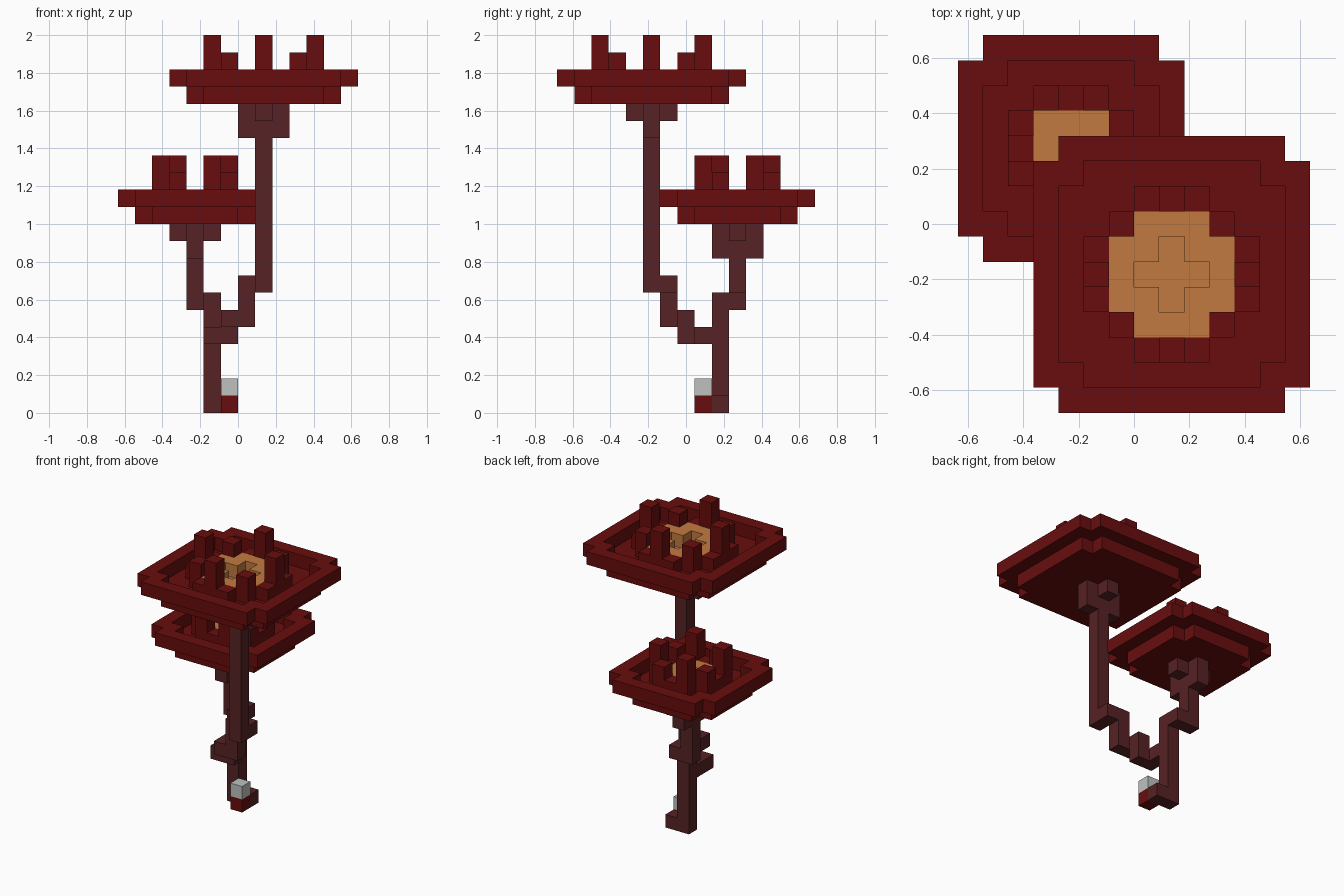
import bpy
import bmesh
from itertools import product

if "Cube" in bpy.data.objects:
    bpy.data.objects.remove(bpy.data.objects["Cube"])

U = 2 / 22                      # edge length of one block
ORIGIN = (-7 * U, -7.5 * U, 0)  # corner of block (0, 0, 0)


def material(name, rgb):
    mat = bpy.data.materials.new(name)
    mat.use_nodes = True
    mat.diffuse_color = (*rgb, 1)
    mat.node_tree.nodes["Principled BSDF"].inputs["Base Color"].default_value = (*rgb, 1)
    return mat


RED = material("dark red", (0.14, 0.004, 0.004))
BROWN = material("stem brown", (0.095, 0.016, 0.018))
ORANGE = material("pollen orange", (0.54, 0.195, 0.052))
GREY = material("pale grey", (0.52, 0.53, 0.53))


def box(x, y, z):
    """Blocks in inclusive index ranges."""
    return set(product(*(range(a, b + 1) for a, b in (x, y, z))))


def column(x, y, z0, z1):
    return box((x, x), (y, y), (z0, z1))


def rounded(cx, cy, r, z):
    """Square layer of blocks with its four corner blocks missing."""
    return {(x, y, z) for x, y, z in box((cx - r, cx + r), (cy - r, cy + r), (z, z))
            if abs(x - cx) + abs(y - cy) < 2 * r}


def turns(dx, dy):
    """The four quarter turns of an offset."""
    for _ in range(4):
        yield dx, dy
        dx, dy = -dy, dx


def build(name, cells, mat):
    """Outer skin of a set of blocks."""
    bm = bmesh.new()
    verts = {}

    def vert(p):
        if p not in verts:
            verts[p] = bm.verts.new([o + U * c for o, c in zip(ORIGIN, p)])
        return verts[p]

    for cell in sorted(cells):
        for axis, side in product(range(3), (0, 1)):
            near = list(cell)
            near[axis] += 2 * side - 1
            if tuple(near) in cells:
                continue
            ring = []
            for a, b in ((0, 0), (1, 0), (1, 1), (0, 1)):
                p = list(cell)
                p[axis] += side
                p[(axis + 1) % 3] += a
                p[(axis + 2) % 3] += b
                ring.append(vert(tuple(p)))
            bm.faces.new(ring if side else ring[::-1])
    mesh = bpy.data.meshes.new(name)
    bm.to_mesh(mesh)
    bm.free()
    mesh.materials.append(mat)
    bpy.context.collection.objects.link(bpy.data.objects.new(name, mesh))


# Foot: trunk base with a small pale block on a red one
build("trunk", column(5, 9, 0, 6) | {(6, 9, 0)}, BROWN)
build("foot_red_block", {(6, 8, 0)}, RED)
build("foot_pale_block", {(6, 8, 1)}, GREY)

# Short branch carrying the lower flower
lower_stem = {(5, 10, 6)} | column(4, 10, 6, 10)
lower_stem |= box((4, 4), (9, 11), (9, 10)) | box((3, 5), (10, 10), (10, 10))
build("lower_stem", lower_stem, BROWN)

# Winding branch carrying the upper flower
upper_stem = {(5, 8, 4), (5, 7, 4), (6, 7, 4), (6, 7, 5), (6, 6, 5), (8, 6, 7)}
upper_stem |= column(7, 6, 5, 7) | column(8, 5, 7, 17)
upper_stem |= box((7, 9), (5, 5), (16, 17)) | box((8, 8), (4, 6), (17, 17))
build("upper_stem", upper_stem, BROWN)


def flower(name, cx, cy, r, z, pollen, pit, stamens):
    """Dish with a raised rim, a pollen bed with a pit, and a ring of stamens."""
    build(name + "_dish", rounded(cx, cy, r, z) - pit, RED)
    rim = rounded(cx, cy, r + 1, z + 1) - rounded(cx, cy, r, z + 1)
    build(name + "_rim", rim, RED)
    bed = pollen - {(x, y, z + 1) for x, y, _ in pit}
    build(name + "_pollen", bed | pit, ORANGE)
    ring = set()
    for dx, dy, height in stamens:
        for tx, ty in turns(dx, dy):
            ring |= column(cx + tx, cy + ty, z + 1, z + height)
    build(name + "_stamens", ring, RED)


# Upper flower: tall stamen in the middle of each side, shorter ones at corners
flower("upper_flower", 8, 5, 4, 18, rounded(8, 5, 2, 19), rounded(8, 5, 1, 18),
       [(3, 0, 3), (3, 1, 1), (3, -1, 1), (2, 2, 2)])

# Lower flower: stamens alternate in height like a pinwheel
flower("lower_flower", 4, 10, 3, 11, box((3, 5), (9, 11), (12, 12)), {(4, 10, 11)},
       [(2, 0, 1), (2, 1, 3), (2, -1, 2)])
